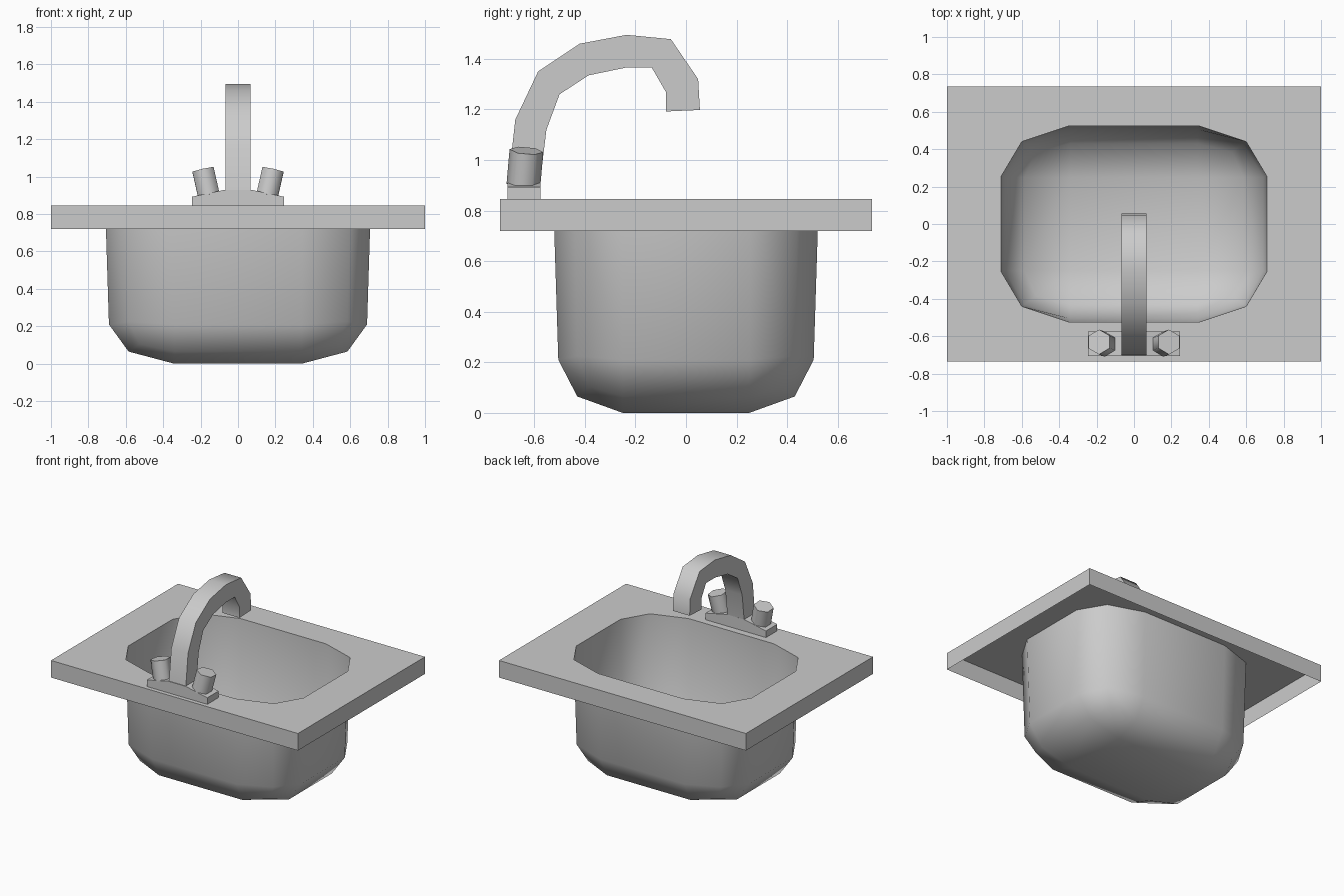
import bpy, bmesh, math
from mathutils import Vector

if "Cube" in bpy.data.objects:
    bpy.data.objects.remove(bpy.data.objects["Cube"])


def make_object(name, verts, faces, smooth_angle=None, fix_normals=False):
    mesh = bpy.data.meshes.new(name)
    mesh.from_pydata(verts, [], faces)
    if fix_normals:
        bm = bmesh.new()
        bm.from_mesh(mesh)
        bmesh.ops.recalc_face_normals(bm, faces=bm.faces)
        bm.to_mesh(mesh)
        bm.free()
    obj = bpy.data.objects.new(name, mesh)
    bpy.context.collection.objects.link(obj)
    if smooth_angle:
        bpy.ops.object.select_all(action='DESELECT')
        obj.select_set(True)
        bpy.context.view_layer.objects.active = obj
        bpy.ops.object.shade_smooth_by_angle(angle=math.radians(smooth_angle))
    return obj


def ring(xi, xo, yi, yo, xc, yc, z, zc=None):
    """Twelve-sided rounded rectangle, counter-clockwise from +x."""
    zc = z if zc is None else zc
    quarter = [(xo, yi, z), (xc, yc, zc), (xi, yo, z)]
    points = []
    for sx, sy in ((1, 1), (-1, 1), (-1, -1), (1, -1)):
        part = [(x * sx, y * sy, h) for x, y, h in quarter]
        points += part if sx * sy > 0 else part[::-1]
    return points


def loft(rings):
    verts = [p for r in rings for p in r]
    n = len(rings[0])
    faces = [(k * n + i, k * n + (i + 1) % n, (k + 1) * n + (i + 1) % n, (k + 1) * n + i)
             for k in range(len(rings) - 1) for i in range(n)]
    return verts, faces


def extrude_profile(profile, to_a, to_b):
    """Solid between two copies of a 2D profile."""
    n = len(profile)
    verts = [to_a(*p) for p in profile] + [to_b(*p) for p in profile]
    faces = [(i, (i + 1) % n, n + (i + 1) % n, n + i) for i in range(n)]
    return verts, faces + [tuple(range(n)), tuple(range(n, 2 * n))]


TOP = 0.845
rim = ring(0.345, 0.71, 0.255, 0.525, 0.60, 0.44, TOP)

# Countertop: open-bottomed slab with a hole for the bowl
outer = [ring(0.345, 1, 0.255, 0.735, 1, 0.735, z) for z in (0.72, TOP)]
make_object("countertop", *loft(outer + [rim]))

# Bowl: thin rounded shell with a patched floor
verts, faces = loft([
    rim,
    ring(0.34, 0.69, 0.25, 0.505, 0.585, 0.43, 0.21, 0.225),
    ring(0.34, 0.585, 0.25, 0.43, 0.525, 0.385, 0.065, 0.105),
])
base, inner = 24, 36
verts += [(sx * 0.34, sy * 0.25, 0.0) for sx, sy in ((1, 1), (-1, 1), (-1, -1), (1, -1))]
for q in range(4):
    a = base + 3 * q
    after = base + (3 * q + 3) % 12
    faces += [(inner + q, a, a + 1, a + 2),
              (inner + q, a + 2, after, inner + (q + 1) % 4)]
faces.append(tuple(range(inner, inner + 4)))
make_object("bowl", verts, faces, 89)

# Tap base: block rising gently to the spout
half = [(0.245, TOP), (0.245, 0.893), (0.07, 0.93)]
profile = half + [(-x, z) for x, z in reversed(half)]
make_object("tap_base", *extrude_profile(
    profile, lambda x, z: (x, -0.705, z), lambda x, z: (x, -0.575, z)), fix_normals=True)

# Spout: square section following the outer and inner arch
arch_out = [(-0.705, 0.89), (-0.675, 1.16), (-0.585, 1.35), (-0.42, 1.46),
            (-0.235, 1.495), (-0.06, 1.478), (0.048, 1.32), (0.055, 1.198)]
arch_in = [(-0.58, 0.89), (-0.552, 1.12), (-0.5, 1.26), (-0.385, 1.335),
           (-0.24, 1.365), (-0.135, 1.365), (-0.08, 1.27), (-0.08, 1.192)]
sections = [[(-0.068, *o), (0.068, *o), (0.068, *i), (-0.068, *i)]
            for o, i in zip(arch_out, arch_in)]
verts, faces = loft(sections)
last = len(verts) - 4
faces += [(0, 1, 2, 3), tuple(range(last, last + 4))]
make_object("spout", verts, faces, 55, fix_normals=True)

# Handles: hexagonal knobs leaning outwards
for side, label in ((-1, "left"), (1, "right")):
    low = Vector((side * 0.156, -0.643, 0.900))
    high = Vector((side * 0.187, -0.631, 1.037))
    axis = high - low
    bpy.ops.mesh.primitive_cylinder_add(vertices=6, radius=0.067, depth=axis.length,
                                        location=(low + high) / 2)
    knob = bpy.context.object
    knob.name = label + "_handle"
    knob.rotation_mode = 'QUATERNION'
    knob.rotation_quaternion = Vector((0, 0, 1)).rotation_difference(axis)
    bpy.ops.object.shade_smooth_by_angle(angle=math.radians(65))
